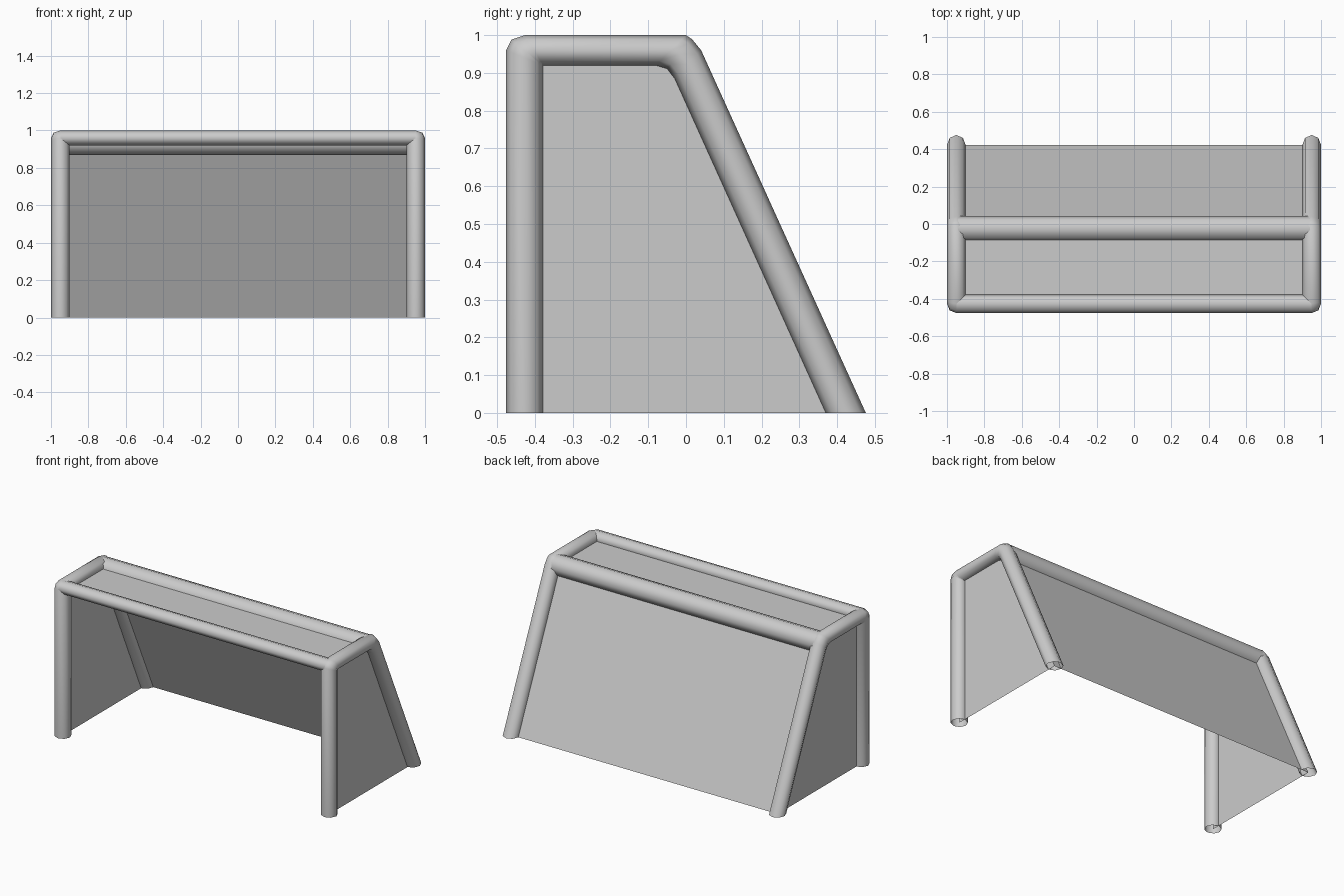
import bpy
from math import cos, sin, pi
from mathutils import Vector

if "Cube" in bpy.data.objects:
    bpy.data.objects.remove(bpy.data.objects["Cube"])

SIDES = 8


def make(name, verts, faces, smooth=False):
    mesh = bpy.data.meshes.new(name)
    mesh.from_pydata([tuple(v) for v in verts], [], faces)
    mesh.update()
    obj = bpy.data.objects.new(name, mesh)
    bpy.context.collection.objects.link(obj)
    if smooth:
        bpy.ops.object.select_all(action='DESELECT')
        obj.select_set(True)
        bpy.context.view_layer.objects.active = obj
        bpy.ops.object.shade_smooth_by_angle(angle=1.1)
    return obj


def tube(name, rings):
    # each ring: centre and two half-axis vectors; open ended
    verts = []
    for c, a, b in rings:
        for i in range(SIDES):
            t = 2 * pi * i / SIDES
            verts.append(c + a * cos(t) + b * sin(t))
    faces = []
    for r in range(len(rings) - 1):
        for i in range(SIDES):
            j = (i + 1) % SIDES
            k = r * SIDES
            faces.append((k + i, k + j, k + SIDES + j, k + SIDES + i))
    return make(name, verts, faces, True)


# Side frame: outer and inner edge points (y, z) along post, top rail and sloping leg
outer_inner = [
    ((-.476, 0), (-.378, 0)),
    ((-.476, .96), (-.378, .92)),
    ((-.462, .988), (-.378, .92)),
    ((-.427, 1.0), (-.378, .92)),
    ((0, 1.0), (-.08, .92)),
    ((.016, .989), (-.05, .911)),
    ((.04, .96), (-.03, .885)),
    ((.476, 0), (.37, 0)),
]
for side, s in (("left", -1), ("right", 1)):
    rings = []
    for o, n in outer_inner:
        po, pn = Vector((s * .95, *o)), Vector((s * .95, *n))
        across = Vector((s * .05, 0, 0))
        rings.append(((po + pn) / 2, (po - pn) / 2, across))
    # keep outward normals on both sides
    if s > 0:
        rings.reverse()
    else:
        rings = [(c, a, -b) for c, a, b in rings][::-1]
    tube(side + "_frame", rings)

# Crossbars
for name, y, z, ry, rz, half in (("front_crossbar", -.427, .96, .049, .04, .95),
                                 ("rear_crossbar", -.025, .935, .069, .065, .94)):
    tube(name, [(Vector((x, y, z)), Vector((0, ry, 0)), Vector((0, 0, rz)))
                for x in (-half, half)])

# Thin sheet panels standing in for the net
for side, s in (("left", -1), ("right", 1)):
    pts = [(-.427, 0), (.423, 0), (-.015, .955), (-.427, .955)]
    make(side + "_panel", [(s * .95, y, z) for y, z in pts],
         [(0, 1, 2, 3) if s > 0 else (3, 2, 1, 0)])
make("back_panel", [(.95, .423, 0), (-.95, .423, 0), (-.95, -.015, .955), (.95, -.015, .955)],
     [(0, 1, 2, 3)])
make("top_panel", [(-.95, -.427, .955), (.95, -.427, .955), (.95, -.015, .955), (-.95, -.015, .955)],
     [(0, 1, 2, 3)])
